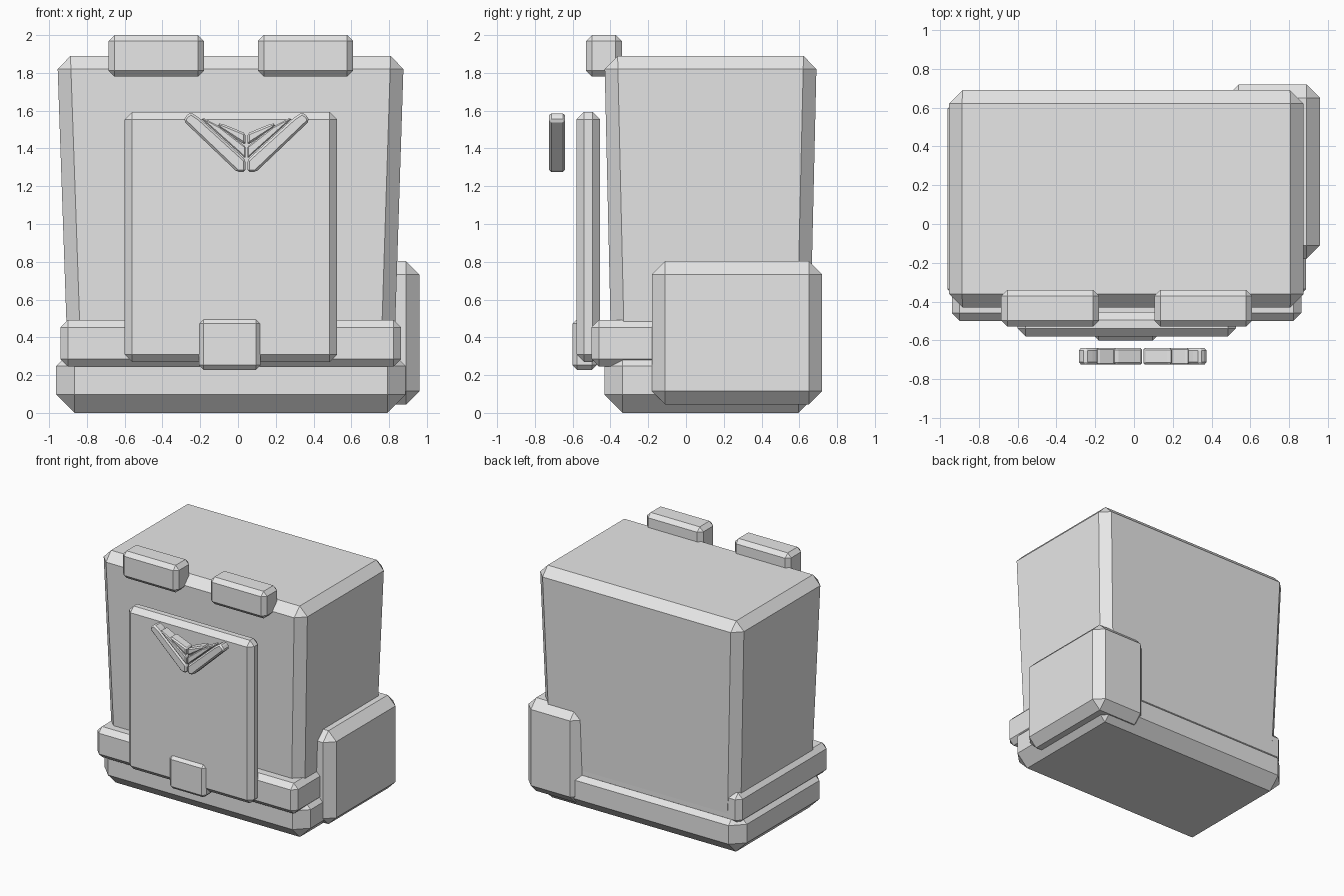
import bpy, bmesh
from mathutils import Vector

cube = bpy.data.objects.get("Cube")
if cube:
    bpy.data.objects.remove(cube, do_unlink=True)

# Single plain material
grey = bpy.data.materials.new("light_grey")
grey.use_nodes = True
grey.diffuse_color = (0.8, 0.8, 0.8, 1)
grey.node_tree.nodes["Principled BSDF"].inputs["Base Color"].default_value = grey.diffuse_color


def finish(name, bm, bevel):
    """Chamfer every edge and turn the bmesh into an object."""
    bmesh.ops.recalc_face_normals(bm, faces=bm.faces)
    bmesh.ops.bevel(bm, geom=bm.edges[:], offset=bevel, segments=1,
                    affect='EDGES', clamp_overlap=True)
    bmesh.ops.recalc_face_normals(bm, faces=bm.faces)
    mesh = bpy.data.meshes.new(name)
    bm.to_mesh(mesh)
    bm.free()
    mesh.materials.append(grey)
    obj = bpy.data.objects.new(name, mesh)
    bpy.context.collection.objects.link(obj)
    return obj


def box(name, x, y, z, bevel, foot_x=None, foot_y=None):
    """Chamfered box from ranges; foot ranges taper its lower end."""
    bm = bmesh.new()
    bmesh.ops.create_cube(bm, size=1)
    for v in bm.verts:
        low = v.co.z < 0
        rx = foot_x if low and foot_x else x
        ry = foot_y if low and foot_y else y
        v.co = Vector((rx[v.co.x > 0], ry[v.co.y > 0], z[v.co.z > 0]))
    return finish(name, bm, bevel)


def plate(name, outline, side, centre, y, bevel):
    """Outline in x and z, extruded through y on one side of the centre."""
    bm = bmesh.new()
    face = bm.faces.new([bm.verts.new((centre + side * px, y[0], pz)) for px, pz in outline])
    new = bmesh.ops.extrude_face_region(bm, geom=[face])["geom"]
    for v in new:
        if isinstance(v, bmesh.types.BMVert):
            v.co.y = y[1]
    return finish(name, bm, bevel)


# Main pack, base and belt
box("pack_body", (-0.957, 0.878), (-0.432, 0.692), (0.15, 1.89), 0.07,
    (-0.897, 0.822), (-0.392, 0.652))
box("base", (-0.963, 0.888), (-0.432, 0.692), (0, 0.345), 0.097)
box("belt", (-0.94, 0.863), (-0.5, 0.656), (0.245, 0.493), 0.04)

# Side pouch
box("side_pouch", (0.47, 0.96), (-0.18, 0.72), (0.045, 0.803), 0.07)

# Front flap and its clasp
box("front_flap", (-0.6, 0.525), (-0.58, -0.455), (0.27, 1.593), 0.04)
box("flap_clasp", (-0.207, 0.12), (-0.602, -0.472), (0.228, 0.497), 0.025)

# Shoulder grips
for name, x in (("right_grip", -0.685), ("left_grip", 0.105)):
    box(name, (x, x + 0.505), (-0.53, -0.34), (1.78, 2.0), 0.032)

# Wing ornament made of three feathers per side
feathers = {
    "lower": [(0.005, 1.275), (0.05, 1.275), (0.333, 1.545), (0.325, 1.568),
              (0.295, 1.592), (0.25, 1.562), (0.005, 1.34)],
    "middle": [(0.005, 1.347), (0.24, 1.557), (0.225, 1.56), (0.14, 1.515), (0.005, 1.41)],
    "upper": [(0.005, 1.418), (0.145, 1.508), (0.155, 1.53), (0.135, 1.533), (0.005, 1.48)],
}
for label, outline in feathers.items():
    for word, side in (("left", 1), ("right", -1)):
        plate(f"{word}_{label}_feather", outline, side, 0.045, (-0.725, -0.64), 0.018)
